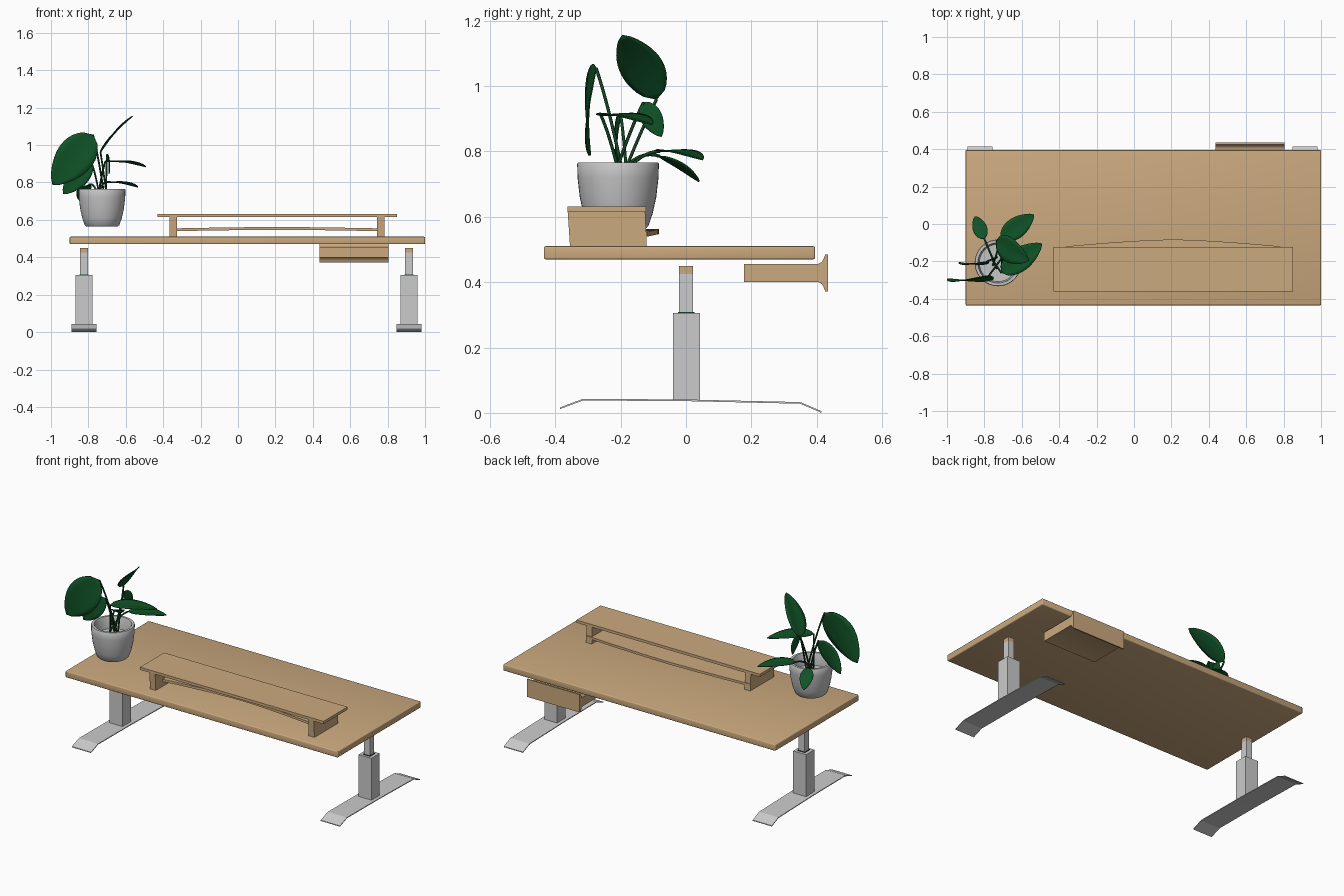
import bpy, bmesh, math
from mathutils import Vector

if "Cube" in bpy.data.objects:
    bpy.data.objects.remove(bpy.data.objects["Cube"], do_unlink=True)


def material(name, rgb):
    m = bpy.data.materials.new(name)
    m.use_nodes = True
    m.diffuse_color = (*rgb, 1)
    m.node_tree.nodes["Principled BSDF"].inputs["Base Color"].default_value = (*rgb, 1)
    return m


WOOD = material("light wood", (0.6, 0.4, 0.21))
METAL = material("pale metal", (0.6, 0.6, 0.6))
POT = material("grey ceramic", (0.56, 0.56, 0.56))
LEAF = material("leaf green", (0.005, 0.085, 0.02))
STEM = material("stem green", (0.006, 0.055, 0.016))


def finish(name, bm, mat, smooth=None):
    me = bpy.data.meshes.new(name)
    bmesh.ops.recalc_face_normals(bm, faces=bm.faces)
    bm.to_mesh(me)
    bm.free()
    me.materials.append(mat)
    ob = bpy.data.objects.new(name, me)
    bpy.context.scene.collection.objects.link(ob)
    if smooth:
        bpy.ops.object.select_all(action="DESELECT")
        ob.select_set(True)
        bpy.context.view_layer.objects.active = ob
        bpy.ops.object.shade_smooth_by_angle(angle=math.radians(smooth))
    return ob


def box(name, mat, x, y, z, bevel=0):
    bm = bmesh.new()
    bmesh.ops.create_cube(bm, size=1)
    for v in bm.verts:
        v.co = [(a + b) / 2 + c * (b - a) for c, (a, b) in zip(v.co, (x, y, z))]
    if bevel:
        bmesh.ops.bevel(bm, geom=bm.edges[:], offset=bevel, segments=3,
                        profile=0.5, affect="EDGES")
    return finish(name, bm, mat, 40 if bevel else None)


def extrude_x(name, mat, profile, x0, x1, smooth=None):
    """Extrude a closed (y, z) profile along x."""
    bm = bmesh.new()
    face = bm.faces.new([bm.verts.new((x0, y, z)) for y, z in profile])
    res = bmesh.ops.extrude_face_region(bm, geom=[face])
    moved = [g for g in res["geom"] if isinstance(g, bmesh.types.BMVert)]
    bmesh.ops.translate(bm, verts=moved, vec=(x1 - x0, 0, 0))
    return finish(name, bm, mat, smooth)


# Table top
box("table_top", WOOD, (-0.9, 1.0), (-0.435, 0.395), (0.47, 0.51), 0.005)

# Telescopic legs with bent sheet feet
foot_line = [(-0.385, 0.012), (-0.315, 0.038), (0, 0.036), (0.35, 0.028), (0.415, 0)]
foot = foot_line + [(y, z + 0.005) for y, z in reversed(foot_line)]
for side, cx in (("right", -0.823), ("left", 0.914)):
    extrude_x(side + "_foot", METAL, foot, cx - 0.067, cx + 0.067)
    box(side + "_outer_column", METAL, (cx - 0.045, cx + 0.045), (-0.04, 0.043), (0.04, 0.305))
    box(side + "_collar", STEM, (cx - 0.025, cx + 0.025), (-0.025, 0.026), (0.303, 0.308))
    box(side + "_inner_column", METAL, (cx - 0.021, cx + 0.021), (-0.021, 0.022), (0.3, 0.425))
    box(side + "_column_cap", WOOD, (cx - 0.021, cx + 0.021), (-0.021, 0.022), (0.425, 0.45))

# Drawer with a coved front, under the back edge
lower = [(0.178, 0.40), (0.405, 0.40), (0.416, 0.394), (0.422, 0.382), (0.426, 0.372), (0.435, 0.372)]
upper = [(y, 0.856 - z) for y, z in reversed(lower)]
extrude_x("drawer", WOOD, lower + upper, 0.437, 0.805, 45)

# Raised shelf
box("shelf_board", WOOD, (-0.43, 0.85), (-0.362, -0.122), (0.615, 0.632))
shelf_leg = [(-0.355, 0.51), (-0.12, 0.51), (-0.125, 0.616), (-0.362, 0.616)]
for side, x in (("right", -0.365), ("left", 0.742)):
    extrude_x(side + "_shelf_leg", WOOD, shelf_leg, x, x + 0.04)

# Bowed lower tray between the shelf legs
bm = bmesh.new()
rows = []
for i in range(17):
    t = i / 16
    bow = 1 - abs(2 * t - 1) ** 1.5
    x = -0.365 + 1.147 * t
    rows.append([bm.verts.new((x, y + 0.037 * bow, z + 0.008 * bow)) for y, z in
                 ((-0.29, 0.539), (-0.12, 0.539), (-0.12, 0.554), (-0.29, 0.554))])
for a, b in zip(rows, rows[1:]):
    for k in range(4):
        bm.faces.new((a[k], a[k - 1], b[k - 1], b[k]))
bm.faces.new(rows[0])
bm.faces.new(rows[-1])
finish("lower_tray", bm, WOOD, 30)

# Pot: lathed profile with wall thickness
cx, cy = -0.727, -0.208
profile = [(0, 0.565), (0.085, 0.565), (0.093, 0.572), (0.106, 0.61), (0.117, 0.66), (0.124, 0.72),
           (0.125, 0.762), (0.122, 0.766), (0.108, 0.766), (0.105, 0.76), (0.1, 0.69), (0, 0.685)]
bm = bmesh.new()
vs = [bm.verts.new((cx + r, cy, z)) for r, z in profile]
edges = [bm.edges.new(p) for p in zip(vs, vs[1:])]
bmesh.ops.spin(bm, geom=vs + edges, cent=(cx, cy, 0), axis=(0, 0, 1),
               angle=math.tau, steps=40, use_duplicate=False)
bmesh.ops.remove_doubles(bm, verts=bm.verts, dist=0.0005)
finish("plant_pot", bm, POT, 40)


def leaf(name, base, tip, width, normal):
    """Pointed oval blade, folded along its midrib and arched towards the tip."""
    base, tip = Vector(base), Vector(tip)
    along = tip - base
    across = Vector(normal).cross(along).normalized()
    up = along.cross(across).normalized()
    n, m = 14, 6
    bm = bmesh.new()
    grid = []
    for i in range(n + 1):
        t = i / n
        half = width / 2 * max(math.sin(math.pi * t ** 0.8), 0) ** 0.7 + 0.0008
        row = []
        for j in range(m + 1):
            s = 2 * j / m - 1
            lift = 0.04 * along.length * math.sin(math.pi * t) + 0.1 * half * abs(s)
            row.append(bm.verts.new(base + along * t + across * s * half + up * lift))
        grid.append(row)
    for a, b in zip(grid, grid[1:]):
        for j in range(m):
            bm.faces.new((a[j], a[j + 1], b[j + 1], b[j]))
    ob = finish(name, bm, LEAF, 60)
    mod = ob.modifiers.new("thickness", "SOLIDIFY")
    mod.thickness = 0.004
    mod.offset = 0


def stem(name, root, end, sag):
    """Curved round stalk from the pot to a leaf base."""
    cu = bpy.data.curves.new(name, "CURVE")
    cu.dimensions = "3D"
    cu.bevel_depth = 0.005
    cu.bevel_resolution = 2
    cu.use_fill_caps = True
    sp = cu.splines.new("POLY")
    root, end = Vector(root), Vector(end)
    mid = (root + end) / 2 + Vector((0, 0, sag))
    sp.points.add(10)
    for i, p in enumerate(sp.points):
        t = i / 10
        co = root * (1 - t) ** 2 + mid * 2 * t * (1 - t) + end * t * t
        p.co = (*co, 1)
    cu.materials.append(STEM)
    ob = bpy.data.objects.new(name, cu)
    bpy.context.scene.collection.objects.link(ob)


# Plant: name, leaf base, leaf tip, width, facing, stalk arch
plant = [
    ("upright", (-0.735, -0.09, 0.96), (-0.562, -0.195, 1.155), 0.135, (-0.75, 0, 0.66), 0.02),
    ("large", (-0.775, -0.275, 1.055), (-0.992, -0.292, 0.788), 0.2, (0, -1, 0), 0.05),
    ("drooping", (-0.785, -0.2, 0.91), (-0.935, -0.205, 0.738), 0.11, (0, -1, 0), 0.05),
    ("level", (-0.71, -0.26, 0.91), (-0.492, -0.105, 0.883), 0.125, (0, 0, 1), 0.04),
    ("back", (-0.71, -0.08, 0.80), (-0.535, 0.05, 0.775), 0.11, (0, 0, 1), 0.06),
    ("low", (-0.80, -0.08, 0.785), (-0.85, 0.04, 0.708), 0.075, (-0.2, 0.3, 1), 0.08),
    ("young", (-0.7, -0.13, 0.95), (-0.69, -0.075, 0.845), 0.065, (1, 0, 0), 0.03),
]
for i, (name, base, tip, width, facing, arch) in enumerate(plant):
    a = math.tau * i / len(plant)
    root = (cx + 0.03 * math.cos(a), cy + 0.03 * math.sin(a), 0.685)
    stem(name + "_stalk", root, base, arch)
    leaf(name + "_leaf", base, tip, width, facing)
